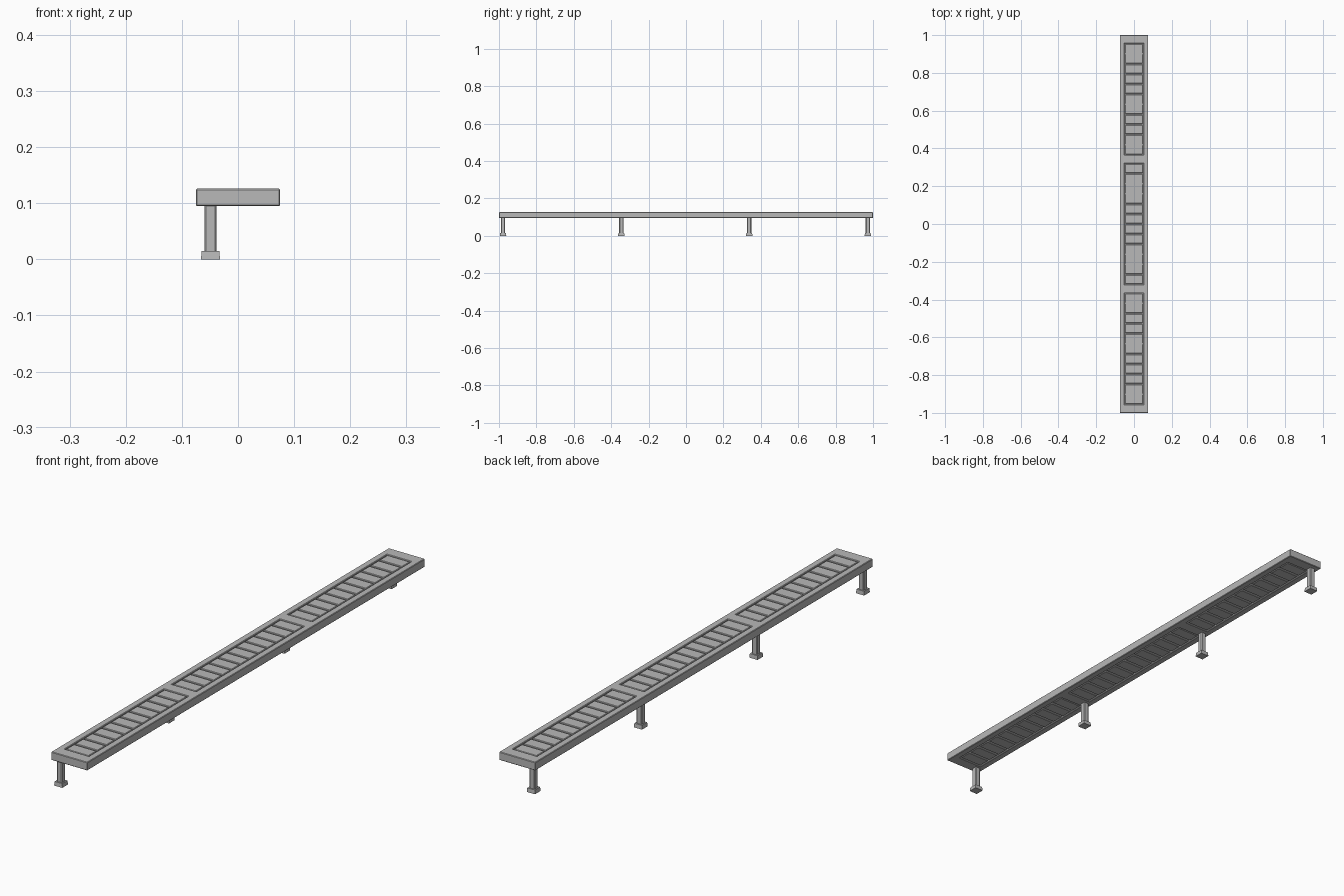
import bpy

if "Cube" in bpy.data.objects:
    bpy.data.objects.remove(bpy.data.objects["Cube"], do_unlink=True)


def make_material(name, value):
    mat = bpy.data.materials.new(name)
    mat.use_nodes = True
    colour = (value, value, value, 1)
    mat.diffuse_color = colour
    mat.node_tree.nodes["Principled BSDF"].inputs["Base Color"].default_value = colour
    return mat


GREY = make_material("weathered grey", 0.48)


def box(name, low, high, bevel=0.0):
    """Axis-aligned box between two corners, with optional chamfered edges."""
    centre = [(a + b) / 2 for a, b in zip(low, high)]
    bpy.ops.mesh.primitive_cube_add(size=1, location=centre)
    obj = bpy.context.object
    obj.name = name
    obj.scale = [b - a for a, b in zip(low, high)]
    bpy.ops.object.transform_apply(location=False, rotation=False, scale=True)
    obj.data.materials.append(GREY)
    if bevel:
        mod = obj.modifiers.new("chamfer", "BEVEL")
        mod.width = bevel
        mod.segments = 1
    return obj


HALF = 0.075      # half width of the deck
INNER = 0.05      # inner edge of the side rails
BOTTOM, TOP = 0.095, 0.126
GAP = 0.006       # joint between boards
CHAMFER = 0.002

# Long side rails
for side, x in (("right", -HALF), ("left", INNER)):
    box(side + "_rail", (x, -0.96, BOTTOM), (x + HALF - INNER, 0.96, TOP), CHAMFER)

# Wide cross boards at the ends and between the bays
for name, y0, y1 in (("front_end", -1, -0.955), ("front_middle", -0.366, -0.32),
                     ("back_middle", 0.32, 0.366), ("back_end", 0.955, 1)):
    box(name + "_board", (-HALF, y0, BOTTOM), (HALF, y1, TOP), CHAMFER)

# Slats filling the three bays
for bay, y0, y1, count in (("front", -0.955, -0.366, 11), ("middle", -0.32, 0.32, 12),
                           ("back", 0.366, 0.955, 11)):
    step = (y1 - y0) / count
    for i in range(count):
        start = y0 + i * step
        box(f"{bay}_slat_{i + 1}", (-INNER + GAP / 2, start + GAP / 2, BOTTOM + 0.001),
            (INNER - GAP / 2, start + step - GAP / 2, TOP - 0.001), CHAMFER)

# Core closing the joints
box("deck_core", (-INNER - 0.005, -0.96, BOTTOM + 0.008), (INNER + 0.005, 0.96, TOP - 0.008))

# Row of posts with feet under the right side
LEG_X = -0.049
for i, y in enumerate((-0.978, -0.346, 0.338, 0.972)):
    box(f"post_{i + 1}", (LEG_X - 0.011, y - 0.011, 0.01),
        (LEG_X + 0.011, y + 0.011, BOTTOM + 0.003), 0.003)
    foot = box(f"foot_{i + 1}", (LEG_X - 0.017, y - 0.017, 0),
               (LEG_X + 0.017, y + 0.017, 0.015))
    for vert in foot.data.vertices:
        if vert.co.z > 0:
            vert.co.x *= 0.92
            vert.co.y *= 0.92
